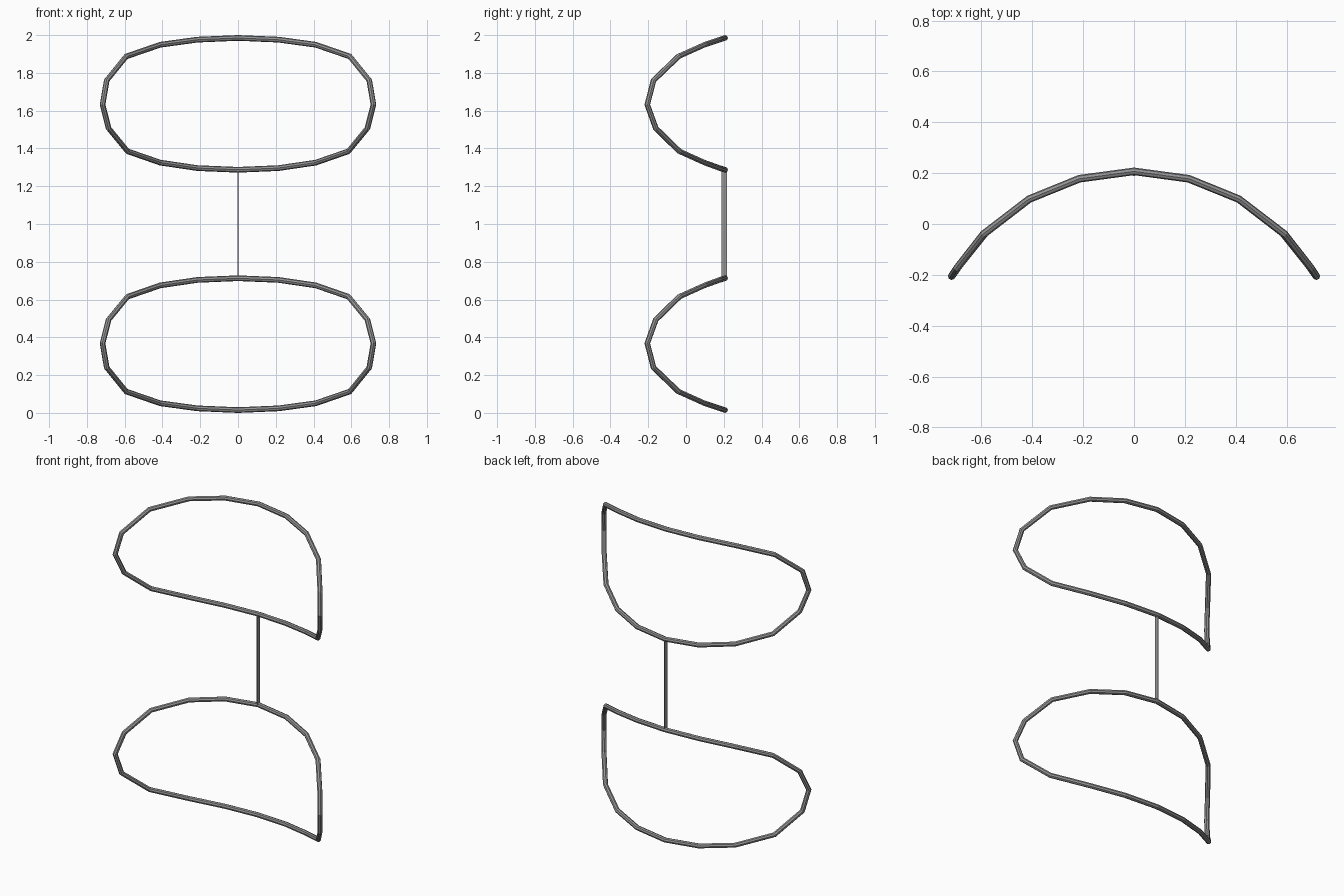
import bpy
from mathutils import Vector

cube = bpy.data.objects.get("Cube")
if cube:
    bpy.data.objects.remove(cube, do_unlink=True)

RADIUS = 0.015
MID = 1.0  # the two rings mirror each other about this height

# Single metal colour
metal = bpy.data.materials.new("grey_metal")
metal.use_nodes = True
colour = (0.3, 0.3, 0.3, 1)
metal.diffuse_color = colour
metal.node_tree.nodes["Principled BSDF"].inputs["Base Color"].default_value = colour

# Left half of the upper ring, from top centre round to bottom centre
half = [(0, 0.207, 1.985), (0.215, 0.178, 1.976), (0.412, 0.098, 1.949),
        (0.592, -0.04, 1.887), (0.695, -0.172, 1.76), (0.717, -0.205, 1.632),
        (0.685, -0.16, 1.507), (0.585, -0.035, 1.385), (0.412, 0.098, 1.325),
        (0.215, 0.178, 1.296), (0, 0.207, 1.287)]
loop = half + [(-x, y, z) for x, y, z in half[-2:0:-1]]


def tube_ring(name, points):
    """Closed eight-sided tube following the points."""
    curve = bpy.data.curves.new(name, "CURVE")
    curve.dimensions = "3D"
    curve.bevel_depth = RADIUS
    curve.bevel_resolution = 2
    spline = curve.splines.new("POLY")
    spline.points.add(len(points) - 1)
    for p, co in zip(spline.points, points):
        p.co = (*co, 1)
    spline.use_cyclic_u = True
    spline.use_smooth = False
    curve.materials.append(metal)
    ring = bpy.data.objects.new(name, curve)
    bpy.context.collection.objects.link(ring)
    bpy.ops.object.select_all(action="DESELECT")
    ring.select_set(True)
    bpy.context.view_layer.objects.active = ring
    bpy.ops.object.convert(target="MESH")


# Bent rings
tube_ring("upper_ring", loop)
tube_ring("lower_ring", [(x, y, 2 * MID - z) for x, y, z in loop])

# Thin flat strip joining the rings at the back
bpy.ops.mesh.primitive_cube_add(size=1, location=(0, 0.203, MID))
strip = bpy.context.object
strip.name = "connecting_strip"
for v in strip.data.vertices:
    v.co *= Vector((0.006, 0.028, 0.57))
strip.data.materials.append(metal)
